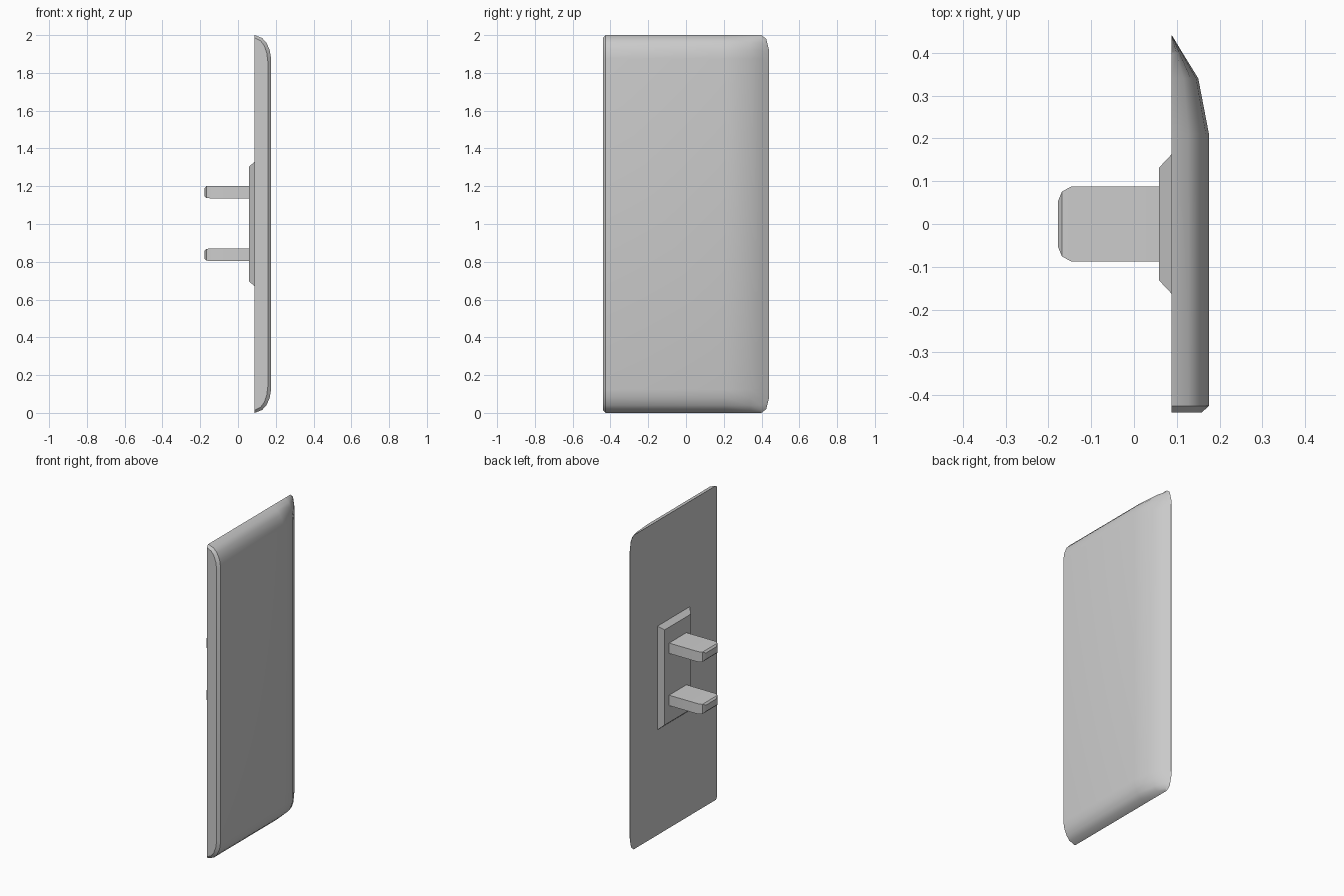
import bpy, bmesh
from math import radians

cube = bpy.data.objects.get("Cube")
if cube:
    bpy.data.objects.remove(cube, do_unlink=True)

grey = bpy.data.materials.new("plain_grey")
grey.use_nodes = True
colour = (0.6, 0.6, 0.6, 1)
grey.diffuse_color = colour
grey.node_tree.nodes["Principled BSDF"].inputs["Base Color"].default_value = colour


def loft(name, rings, smooth=None):
    """Skin a list of equal-length point rings and cap both ends."""
    bm = bmesh.new()
    loops = [[bm.verts.new(p) for p in ring] for ring in rings]
    n = len(loops[0])
    for a, b in zip(loops, loops[1:]):
        for i in range(n):
            j = (i + 1) % n
            bm.faces.new((a[i], a[j], b[j], b[i]))
    bm.faces.new(loops[0])
    bm.faces.new(loops[-1])
    bmesh.ops.recalc_face_normals(bm, faces=bm.faces)
    mesh = bpy.data.meshes.new(name)
    bm.to_mesh(mesh)
    bm.free()
    mesh.materials.append(grey)
    obj = bpy.data.objects.new(name, mesh)
    bpy.context.collection.objects.link(obj)
    if smooth:
        bpy.ops.object.select_all(action='DESELECT')
        obj.select_set(True)
        bpy.context.view_layer.objects.active = obj
        bpy.ops.object.shade_smooth_by_angle(angle=radians(smooth))
    return obj


def rect(x, hy, hz, cz):
    return [(x, sy * hy, cz + sz * hz) for sy, sz in ((-1, -1), (1, -1), (1, 1), (-1, 1))]


INNER = 0.088

# Panel: rounded cross-section (share of thickness, drop from the end) along y
edge = [(0, 0), (0.45, 0.015), (0.72, 0.04), (0.92, 0.08), (1, 0.125)]
# Stations: y, thickness, half height
stations = [(-0.44, 0.07, 0.985), (-0.425, 0.087, 1), (0.21, 0.087, 1), (0.34, 0.062, 1),
            (0.40, 0.025, 1), (0.425, 0.01, 0.98), (0.44, 0.001, 0.92)]
rings = []
for y, t, h in stations:
    top = [(INNER + u * t, y, 1 + h - d) for u, d in edge]
    rings.append(top + [(x, y, 2 - z) for x, _, z in reversed(top)])
loft("panel", rings, 30)

# Mounting plate with sloped sides
loft("mounting_plate", [rect(INNER, 0.163, 0.33, 1), rect(0.058, 0.131, 0.303, 1)])

# Two flat prongs with rounded tips
for name, z in (("lower_prong", 0.837), ("upper_prong", 1.169)):
    loft(name, [rect(0.058, 0.087, 0.033, z), rect(-0.147, 0.087, 0.033, z),
                rect(-0.168, 0.076, 0.031, z), rect(-0.178, 0.052, 0.02, z)], 30)
